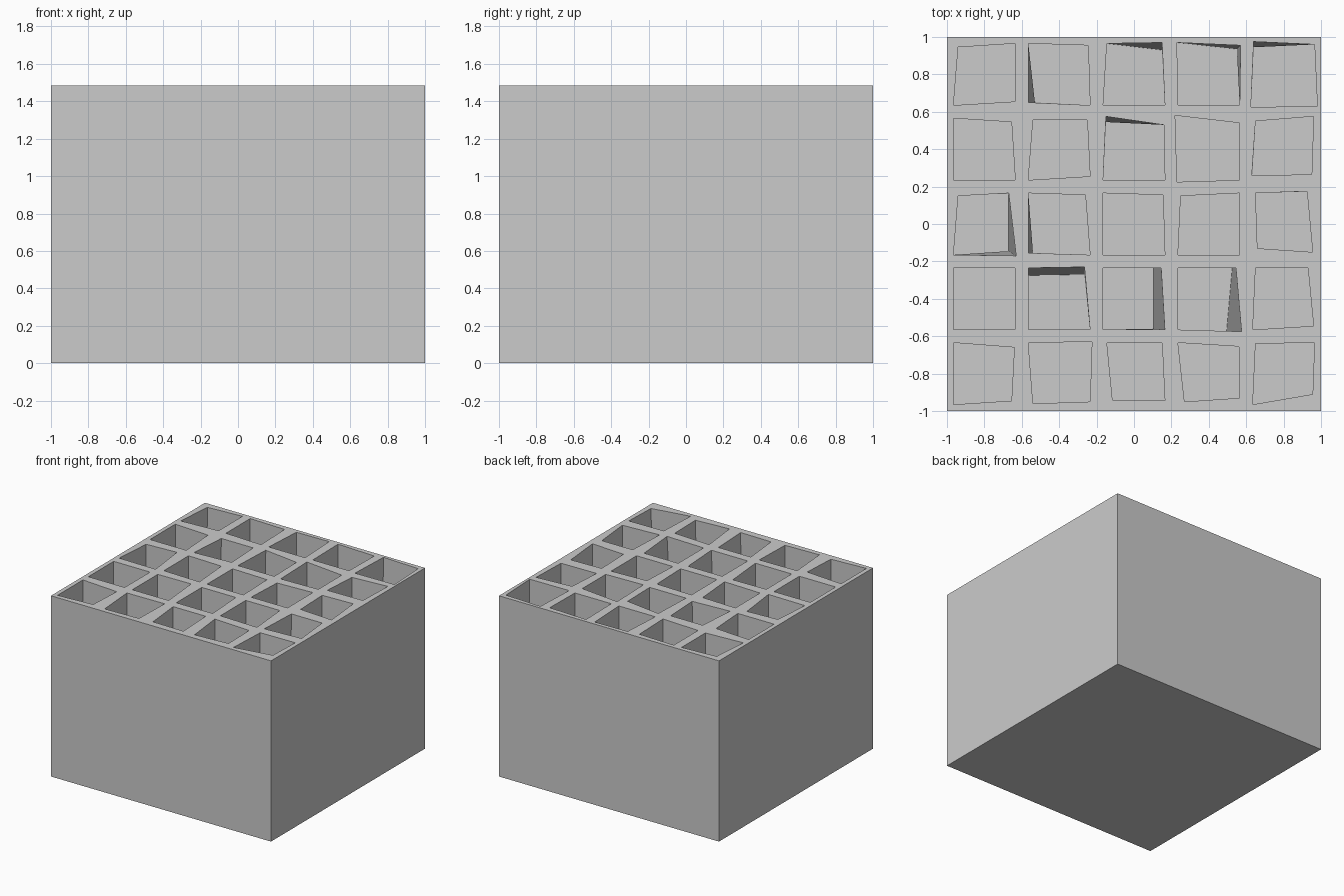
import bpy
import bmesh

if "Cube" in bpy.data.objects:
    bpy.data.objects.remove(bpy.data.objects["Cube"])

HEIGHT, FLOOR_Z = 1.485, 0.05
CELL, HALF = 0.4, 0.165          # grid pitch and half width of a pit
CORNERS = {"BL": (-1, -1), "BR": (1, -1), "TR": (1, 1), "TL": (-1, 1)}

# Uneven mouth corners: rows from front (-y) to back, offsets in 1/1000
MOUTH = [
    [dict(TR=(-5, -25), BR=(-20, 20)), dict(TR=(10, 5), BR=(0, 15), BL=(25, 5)),
     dict(TL=(20, 0), TR=(-15, 0), BR=(0, 20), BL=(50, 25)),
     dict(TR=(-5, -20), BR=(0, 35), BL=(35, 15)), dict(TL=(15, -5), BR=(-10, 55))],
    [dict(), dict(TR=(-30, 5)), dict(TR=(-20, 0)), dict(TR=(-20, 0), BR=(10, -10)),
     dict(TL=(15, 0), TR=(-35, 0), BR=(-5, 20))],
    [dict(TL=(25, -15), TR=(-35, 0), BR=(5, -5)), dict(TR=(-25, -10), BL=(0, 10)),
     dict(TR=(-10, -10)), dict(TL=(15, -15)),
     dict(TL=(15, 0), TR=(-40, 10), BR=(-10, 15), BL=(25, 35))],
    [dict(TR=(-20, -20)), dict(TL=(25, -10), TR=(-15, -10), BR=(0, 20)),
     dict(TL=(15, 10), TR=(-5, -35)), dict(TL=(-15, 15), TR=(0, -25), BL=(-5, -10)),
     dict(TL=(15, -15), TR=(-5, 10), BR=(-15, 30), BL=(-5, 25))],
    [dict(TL=(25, -20), BR=(0, 20)), dict(TR=(-10, -10), BL=(0, 15)),
     dict(TL=(20, 0), TR=(-15, 5)), dict(TL=(-5, 5), TR=(5, -10)),
     dict(TL=(5, 10), TR=(0, -5), BR=(15, -5), BL=(-10, -10))],
]
# Pit floors pulled inwards, leaving a sloping wall in sight
FLOOR = {
    (2, 0): dict(TR=(-35, -5), BR=(-35, 20)), (2, 1): dict(BL=(25, 10)),
    (1, 1): dict(TL=(0, -40), TR=(-30, -35)),
    (1, 2): dict(TR=(-60, 0), BR=(-60, 5)), (1, 3): dict(TR=(-40, 0), BR=(-70, -8)),
    (3, 2): dict(TL=(15, -20), TR=(-5, -35)), (4, 1): dict(BL=(35, 15)),
    (4, 2): dict(TL=(20, 0), TR=(-15, -35)), (4, 3): dict(TR=(-15, -30)),
    (4, 4): dict(TL=(5, -20), TR=(0, -5)),
}


def corner(name, offsets):
    sx, sy = CORNERS[name]
    dx, dy = offsets.get(name, (0, 0))
    return sx * HALF + dx / 1000, sy * HALF + dy / 1000


def outward(name, a, b):
    """The outermost of two corner positions, per axis."""
    return [max(p * s, q * s) * s for p, q, s in zip(a, b, CORNERS[name])]


bm = bmesh.new()
for row in range(5):
    for col in range(5):
        cx, cy = (col - 2) * CELL, (row - 2) * CELL
        outer, mouth, floor = [], [], []
        for name, (sx, sy) in CORNERS.items():
            m = corner(name, MOUTH[row][col])
            pulled = FLOOR.get((row, col), {})
            f = corner(name, pulled) if name in pulled else outward(name, m, corner(name, {}))
            outer.append(bm.verts.new((cx + sx * CELL / 2, cy + sy * CELL / 2, HEIGHT)))
            mouth.append(bm.verts.new((cx + m[0], cy + m[1], HEIGHT)))
            floor.append(bm.verts.new((cx + f[0], cy + f[1], FLOOR_Z)))
        # rim, walls and floor of the pit
        for i in range(4):
            j = (i + 1) % 4
            bm.faces.new((outer[i], outer[j], mouth[j], mouth[i]))
            bm.faces.new((mouth[i], mouth[j], floor[j], floor[i]))
        bm.faces.new(floor)
bmesh.ops.remove_doubles(bm, verts=bm.verts, dist=0.0005)

# outer sides and underside
border = [e for e in bm.edges if e.is_boundary]
sides = bmesh.ops.extrude_edge_only(bm, edges=border)["geom"]
for v in (g for g in sides if isinstance(g, bmesh.types.BMVert)):
    v.co.z = 0
bmesh.ops.contextual_create(bm, geom=[e for e in bm.edges if e.is_boundary])
bmesh.ops.recalc_face_normals(bm, faces=bm.faces)

mesh = bpy.data.meshes.new("divided_crate")
bm.to_mesh(mesh)
bm.free()
bpy.context.collection.objects.link(bpy.data.objects.new("divided_crate", mesh))
